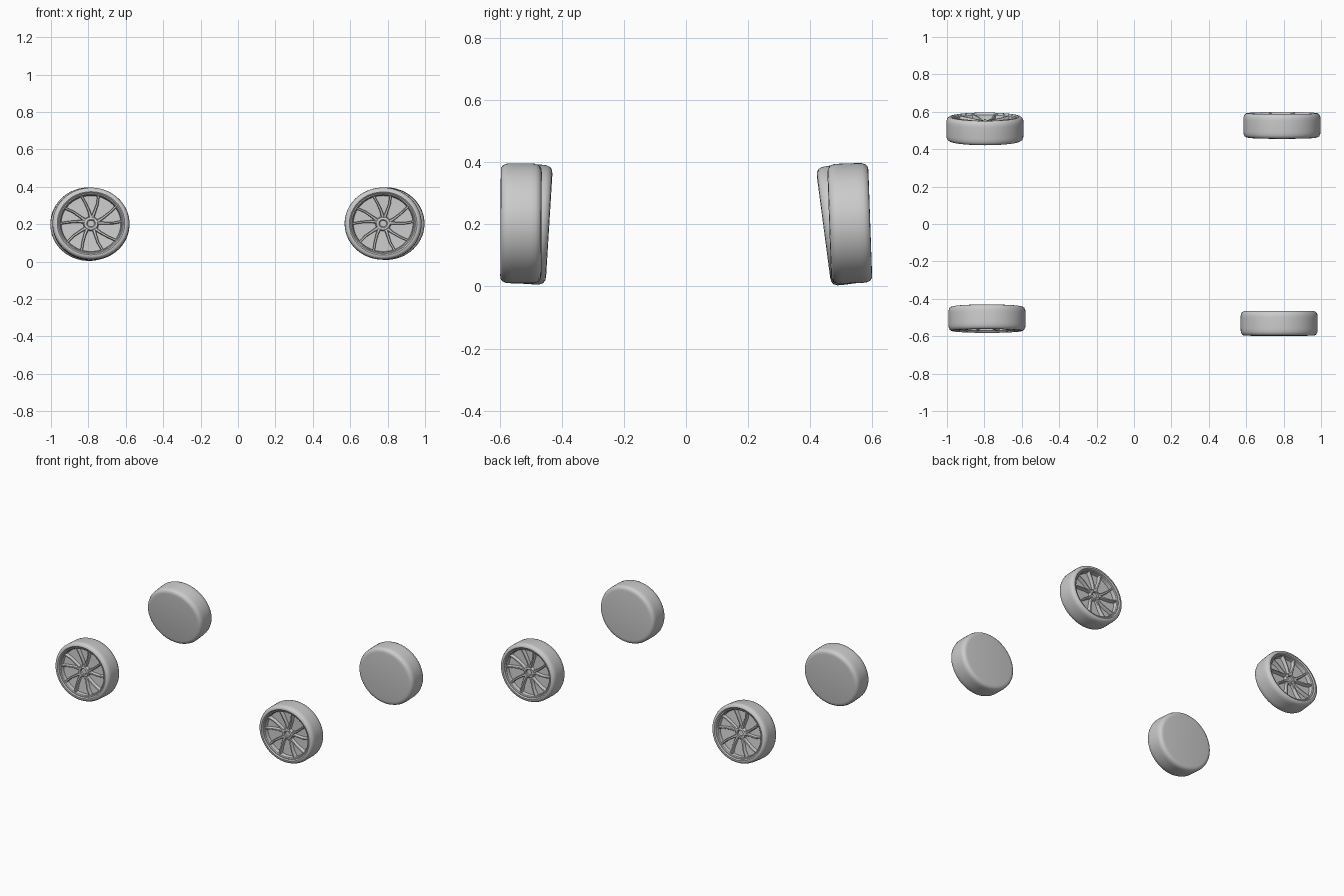
import bpy, bmesh
from math import sin, cos, pi, radians

if "Cube" in bpy.data.objects:
    bpy.data.objects.remove(bpy.data.objects["Cube"])

STRETCH = 0.206 / 0.193   # wheels are slightly wider than tall


def pt(r, a, d):
    # polar point on the wheel; d is the distance towards the outer face (-y)
    return (r * cos(a) * STRETCH, -d, r * sin(a))


def finish(bm, name, angle=35):
    bmesh.ops.remove_doubles(bm, verts=bm.verts, dist=1e-5)
    bmesh.ops.recalc_face_normals(bm, faces=bm.faces)
    me = bpy.data.meshes.new(name)
    bm.to_mesh(me)
    bm.free()
    me.shade_smooth()
    me.set_sharp_from_angle(angle=radians(angle))
    return me


def lathe(name, profile, n):
    bm = bmesh.new()
    rings = [[bm.verts.new(pt(r, 2 * pi * i / n, d)) for i in range(n)] for r, d in profile]
    for a, b in zip(rings, rings[1:]):
        for i in range(n):
            bm.faces.new((a[i], a[(i + 1) % n], b[(i + 1) % n], b[i]))
    bm.faces.new(rings[0])
    bm.faces.new(rings[-1])
    return finish(bm, name)


def sweep_spoke(bm, path, base):
    # path rows: radius, angle in degrees, half width, front depth
    secs = []
    for r, a, w, d in path:
        a = base + radians(a)
        da = w / r
        secs.append([bm.verts.new(pt(r, a + s, z)) for s, z in
                     ((-da, 0.02), (-da, d - 0.004), (-da * 0.6, d),
                      (da * 0.6, d), (da, d - 0.004), (da, 0.02))])
    for p, q in zip(secs, secs[1:]):
        for i in range(6):
            j = (i + 1) % 6
            bm.faces.new((p[i], p[j], q[j], q[i]))
    bm.faces.new(secs[0])
    bm.faces.new(secs[-1])


# Tyre with closed inner side and recessed rim dish
tyre = lathe("tyre", [(0.165, -0.066), (0.178, -0.064), (0.187, -0.058), (0.192, -0.046),
                      (0.193, -0.03), (0.193, 0.03), (0.192, 0.047), (0.187, 0.059),
                      (0.179, 0.065), (0.169, 0.066), (0.163, 0.062), (0.162, 0.06),
                      (0.157, 0.06), (0.152, 0.055), (0.149, 0.03), (0.05, 0.027)], 72)

# Hub ring with sunken centre
hub = lathe("hub", [(0.040, 0.02), (0.038, 0.040), (0.034, 0.045), (0.022, 0.047),
                    (0.019, 0.045), (0.017, 0.036)], 30)

# Five pairs of swept spokes
bm = bmesh.new()
for k in range(5):
    base = pi / 2 + k * 2 * pi / 5
    sweep_spoke(bm, [(0.030, 0, 0.010, 0.043), (0.065, 8, 0.007, 0.047),
                     (0.110, 14, 0.006, 0.053), (0.153, 18, 0.006, 0.058)], base)
    sweep_spoke(bm, [(0.030, -10, 0.010, 0.043), (0.065, -16, 0.007, 0.047),
                     (0.110, -17, 0.006, 0.053), (0.153, -14, 0.006, 0.058)], base)
spokes = finish(bm, "spokes")

# Small lug nuts around the hub
bm = bmesh.new()
for k in range(5):
    a = pi / 2 + (k + 0.5) * 2 * pi / 5
    rings = []
    for d in (0.04, 0.049):
        x, y, z = pt(0.029, a, d)
        rings.append([bm.verts.new((x + 0.004 * cos(i * pi / 3), y, z + 0.004 * sin(i * pi / 3)))
                      for i in range(6)])
    for i in range(6):
        j = (i + 1) % 6
        bm.faces.new((rings[0][i], rings[0][j], rings[1][j], rings[1][i]))
    bm.faces.new(rings[1])
    bm.faces.new(rings[0])
nuts = finish(bm, "lug_nuts")

# Place the four wheels: x, y, z, lean in degrees
wheels = {"front_left": (-0.786, -0.506, 0.201, 3.5),
          "front_right": (0.776, -0.531, 0.203, 0.3),
          "back_left": (-0.797, 0.508, 0.200, 7.5),
          "back_right": (0.791, 0.527, 0.203, 2.0)}
for name, (x, y, z, lean) in wheels.items():
    for me in (tyre, hub, spokes, nuts):
        ob = bpy.data.objects.new(f"{name}_{me.name}", me)
        bpy.context.collection.objects.link(ob)
        ob.location = (x, y, z)
        ob.rotation_euler = (radians(-lean), 0, pi if y > 0 else 0)
